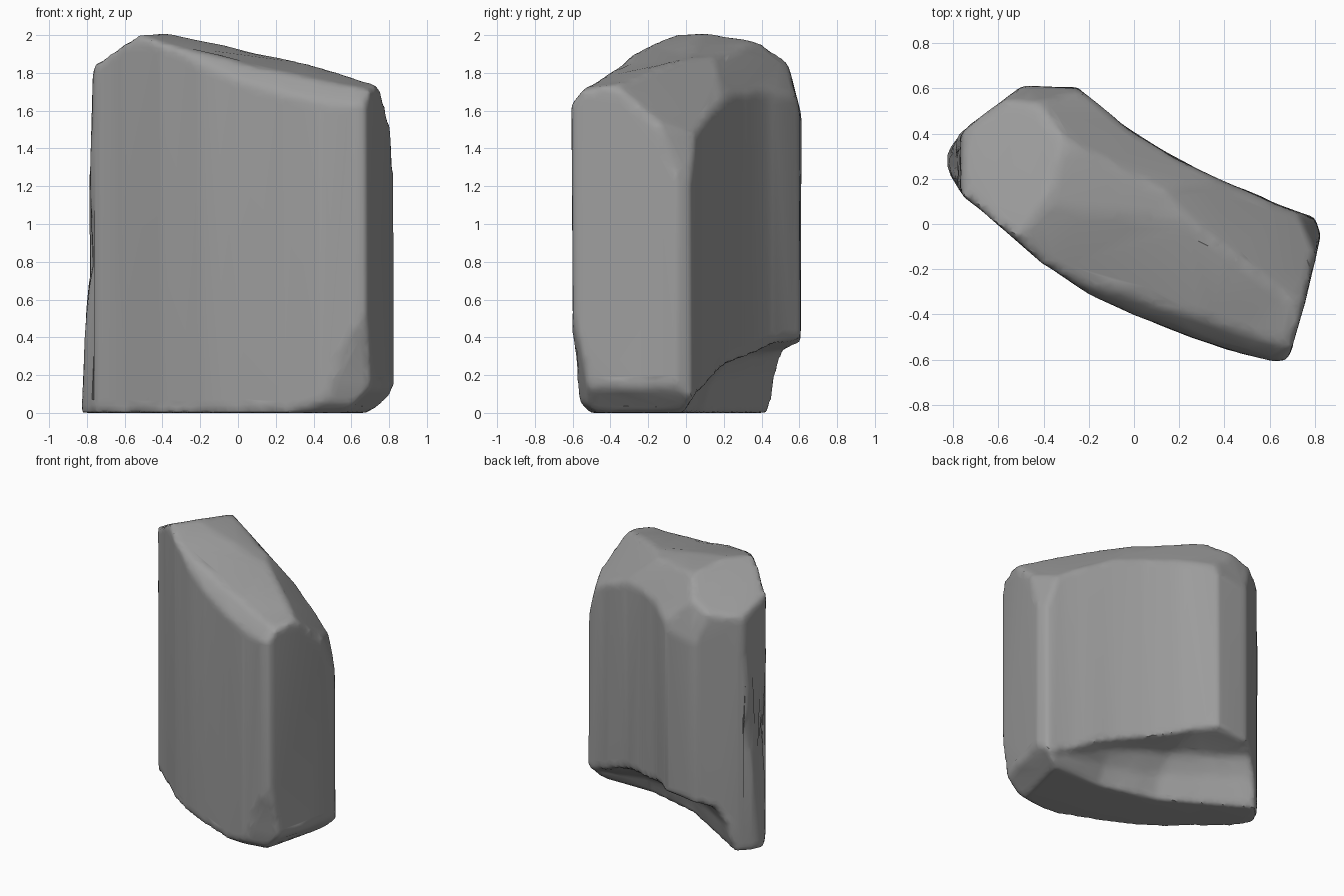
import bpy
import bmesh
from math import exp
from mathutils import Vector, noise

cube = bpy.data.objects.get("Cube")
if cube:
    bpy.data.objects.remove(cube)

stone = bpy.data.materials.new("stone_grey")
stone.use_nodes = True
GREY = (0.34, 0.34, 0.34, 1)
stone.diffuse_color = GREY
stone.node_tree.nodes["Principled BSDF"].inputs["Base Color"].default_value = GREY


def add_object(name, bm):
    mesh = bpy.data.meshes.new(name)
    bmesh.ops.recalc_face_normals(bm, faces=bm.faces)
    bm.to_mesh(mesh)
    bm.free()
    obj = bpy.data.objects.new(name, mesh)
    bpy.context.collection.objects.link(obj)
    return obj


def loft(rings):
    """Closed solid through rings of matching points."""
    bm = bmesh.new()
    rows = [[bm.verts.new(p) for p in ring] for ring in rings]
    n = len(rows[0])
    for a, b in zip(rows, rows[1:]):
        for i in range(n):
            j = (i + 1) % n
            bm.faces.new((a[i], a[j], b[j], b[i]))
    bm.faces.new(rows[0])
    bm.faces.new(rows[-1])
    return bm


def chisel(bm, point, normal):
    """Slice off everything beyond a plane and close the cut."""
    geom = bm.verts[:] + bm.edges[:] + bm.faces[:]
    cut = bmesh.ops.bisect_plane(bm, geom=geom, plane_co=point, plane_no=normal,
                                 clear_outer=True, dist=1e-5)
    edges = [e for e in cut["geom_cut"] if isinstance(e, bmesh.types.BMEdge)]
    bmesh.ops.edgeloop_fill(bm, edges=edges)


# Curved slab: plan outline extruded upward
outline = [(-.85, .28), (-.76, .13), (-.6, 0), (-.4, -.18), (-.2, -.31), (0, -.4),
           (.25, -.5), (.45, -.565), (.62, -.605), (.69, -.6), (.83, -.04),
           (.8, .03), (.6, .1), (.35, .21), (.15, .31), (-.05, .44), (-.25, .6),
           (-.5, .61), (-.76, .41)]
slab = loft([[(x, y, z) for x, y in outline] for z in (0, 2.2)])

# Chiselled facets: point on the plane, outward normal
cuts = [
    ((-.4, .1, 2.01), (-.38, .27, .9)),           # top left cap
    ((-.7, .3, 1.86), (-.7, .2, .6)),             # cap corner
    ((-.4, .1, 2.01), (.19, .1, 1)),              # top, sloping back
    ((-.4, .07, 2.01), (.16, -.2, 1)),            # top, sloping forward
    ((.65, -.59, 1.65), (-.11, -.77, .6)),        # front top bevel
    ((.55, 0, 1.83), (.42, 0, .9)),               # top right shoulder
    ((.81, .02, 1.2), (.8, .4, .2)),              # upper right back corner
    ((.78, 0, 1.46), (.5, .4, .6)),               # back corner shoulder
    ((-.4, .5, 1.89), (.45, .7, .6)),             # back top bevel
    ((-.4, .59, 1.66), (0, .95, .25)),            # back left shoulder
    ((-.785, .3, 1.2), (-1, 0, .035)),            # left end
    ((.71, -.6, .55), (.23, -.95, -.19)),         # chipped front corner
    ((.6, -.55, .07), (.1, -.7, -.7)),            # foot of the chip
    ((.78, -.1, .1), (.68, -.17, -.7)),           # lower right end
]
for point, normal in cuts:
    chisel(slab, Vector(point), Vector(normal).normalized())
rock = add_object("rock_slab", slab)

# Broken hollow under the back: x, inner y, ledge height
sections = [(-1, .6, .46), (-.66, .38, .43), (-.12, .06, .38), (.3, -.05, .3), (.95, -.06, .1)]
cutter = add_object("hollow_cutter", loft(
    [[(x, y, -.1), (x, y + .08, .45 * z), (x, y + .17, .78 * z),
      (x, 1, z + .15), (x, 1, -.1)] for x, y, z in sections]))
cutter.hide_render = True

# Hollow out, then wear the edges down
hollow = rock.modifiers.new("hollow", 'BOOLEAN')
hollow.operation = 'DIFFERENCE'
hollow.solver = 'EXACT'
hollow.object = cutter
remesh = rock.modifiers.new("remesh", 'REMESH')
remesh.mode = 'VOXEL'
remesh.voxel_size = .025
worn = rock.modifiers.new("worn_edges", 'SMOOTH')
worn.factor = .5
worn.iterations = 6
facets = rock.modifiers.new("facets", 'DECIMATE')
facets.ratio = .12

graph = bpy.context.evaluated_depsgraph_get()
mesh = bpy.data.meshes.new_from_object(rock.evaluated_get(graph))
rock.modifiers.clear()
rock.data = mesh
bpy.data.objects.remove(cutter)

# Waist on the left end, dip along the top, slight unevenness
for v in mesh.vertices:
    p = v.co
    if p.x < -.6:
        p.x += .035 * exp(-((p.z - .87) / .18) ** 2) * min(1, (-.6 - p.x) / .1)
    if p.z > 1.6:
        p.z -= .02 * exp(-((p.x - .15) / .2) ** 2) * (p.z - 1.6) / .3
    if p.z > .03:
        p += .008 * noise.noise_vector(p * 5)

mesh.materials.clear()
mesh.materials.append(stone)
bpy.ops.object.select_all(action='DESELECT')
rock.select_set(True)
bpy.context.view_layer.objects.active = rock
bpy.ops.object.shade_smooth_by_angle(angle=.7)
